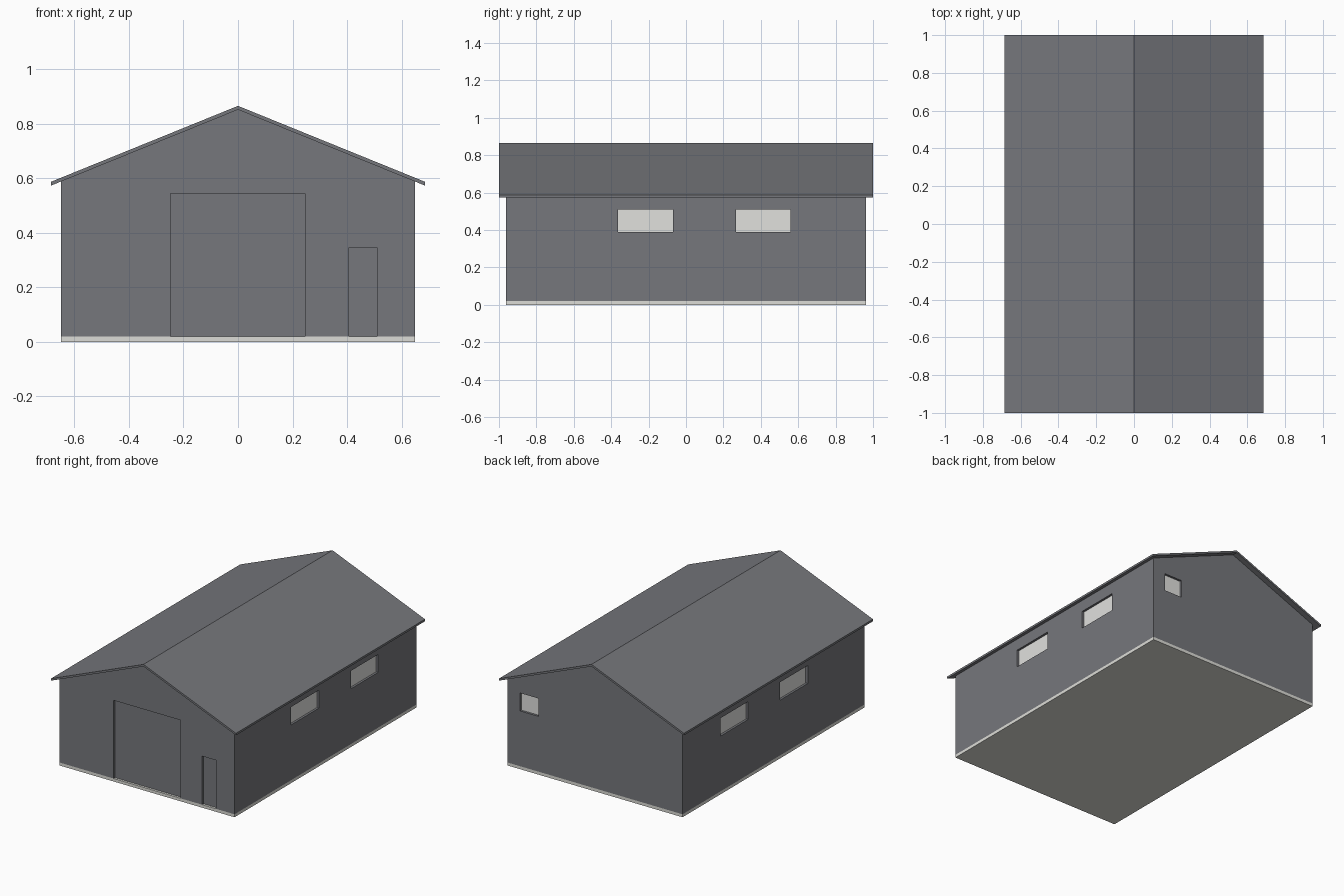
import bpy
import bmesh
from mathutils import Vector

cube = bpy.data.objects.get("Cube")
if cube:
    bpy.data.objects.remove(cube, do_unlink=True)

# Main dimensions
HALF_W, HALF_L = 0.648, 0.962
EAVE_X, ROOF_L = 0.685, 1.0
RIDGE, SLOPE, ROOF_T = 0.865, 0.406, 0.014
SLAB = 0.02
RECESS, PANEL = 0.015, 0.006


def material(name, colour):
    mat = bpy.data.materials.new(name)
    mat.use_nodes = True
    mat.diffuse_color = (*colour, 1)
    mat.node_tree.nodes["Principled BSDF"].inputs["Base Color"].default_value = (*colour, 1)
    return mat


cladding = material("grey cladding", (0.18, 0.184, 0.2))
concrete = material("pale concrete", (0.72, 0.72, 0.68))
glazing = material("pale window", (0.75, 0.75, 0.73))


def finish(name, bm, mat):
    bmesh.ops.recalc_face_normals(bm, faces=bm.faces[:])
    mesh = bpy.data.meshes.new(name)
    bm.to_mesh(mesh)
    bm.free()
    mesh.materials.append(mat)
    obj = bpy.data.objects.new(name, mesh)
    bpy.context.collection.objects.link(obj)
    return obj


def box(name, low, high, mat):
    bm = bmesh.new()
    bmesh.ops.create_cube(bm, size=1)
    low, high = Vector(low), Vector(high)
    bmesh.ops.scale(bm, vec=high - low, verts=bm.verts[:])
    bmesh.ops.translate(bm, vec=(low + high) / 2, verts=bm.verts[:])
    return finish(name, bm, mat)


def extrude_profile(name, points, half_length, mat):
    """Extrude an x-z outline along y."""
    bm = bmesh.new()
    face = bm.faces.new([bm.verts.new((x, -half_length, z)) for x, z in points])
    out = bmesh.ops.extrude_face_region(bm, geom=[face])
    moved = [v for v in out["geom"] if isinstance(v, bmesh.types.BMVert)]
    bmesh.ops.translate(bm, vec=(0, 2 * half_length, 0), verts=moved)
    return finish(name, bm, mat)


def underside(x):
    return RIDGE - ROOF_T - SLOPE * abs(x)


# Floor slab and gabled walls
box("floor_slab", (-HALF_W, -HALF_L, 0), (HALF_W, HALF_L, SLAB), concrete)
walls = extrude_profile("walls", [
    (-HALF_W, SLAB), (HALF_W, SLAB), (HALF_W, underside(HALF_W)),
    (0, underside(0)), (-HALF_W, underside(HALF_W))], HALF_L, cladding)

# Thin pitched roof with overhang
eave = underside(EAVE_X)
extrude_profile("roof", [
    (-EAVE_X, eave), (0, underside(0)), (EAVE_X, eave),
    (EAVE_X, eave + ROOF_T), (0, RIDGE), (-EAVE_X, eave + ROOF_T)], ROOF_L, cladding)


def opening(name, axis, side, start, end, bottom, top, mat):
    """Cut a shallow recess in a wall and set a thin panel at its back."""
    wall = HALF_W if axis == 0 else HALF_L

    def block(label, inner, outer, floor):
        d = sorted((side * (wall - inner), side * (wall + outer)))
        low, high = [start, start, floor], [end, end, top]
        low[axis], high[axis] = d
        return box(label, low, high, mat)

    # Openings at floor level are cut through to the slab
    floor = bottom - 0.01 if bottom == SLAB else bottom
    cutter = block("cutter", RECESS + PANEL, 0.05, floor)
    cutter.hide_render = True
    mod = walls.modifiers.new("recess", "BOOLEAN")
    mod.operation, mod.solver, mod.object = "DIFFERENCE", "EXACT", cutter
    bpy.context.view_layer.objects.active = walls
    bpy.ops.object.modifier_apply(modifier=mod.name)
    bpy.data.objects.remove(cutter, do_unlink=True)
    block(name, RECESS + PANEL, -RECESS, bottom)


# Doors on the front
opening("main_door", 1, -1, -0.248, 0.246, SLAB, 0.543, cladding)
opening("side_door", 1, -1, 0.406, 0.51, SLAB, 0.345, cladding)

# Windows on both long sides and the back
for label, side in (("left", 1), ("right", -1)):
    opening(label + "_front_window", 0, side, -0.363, -0.07, 0.39, 0.51, glazing)
    opening(label + "_rear_window", 0, side, 0.268, 0.558, 0.39, 0.51, glazing)
opening("back_window", 1, 1, 0.42, 0.556, 0.39, 0.51, glazing)
